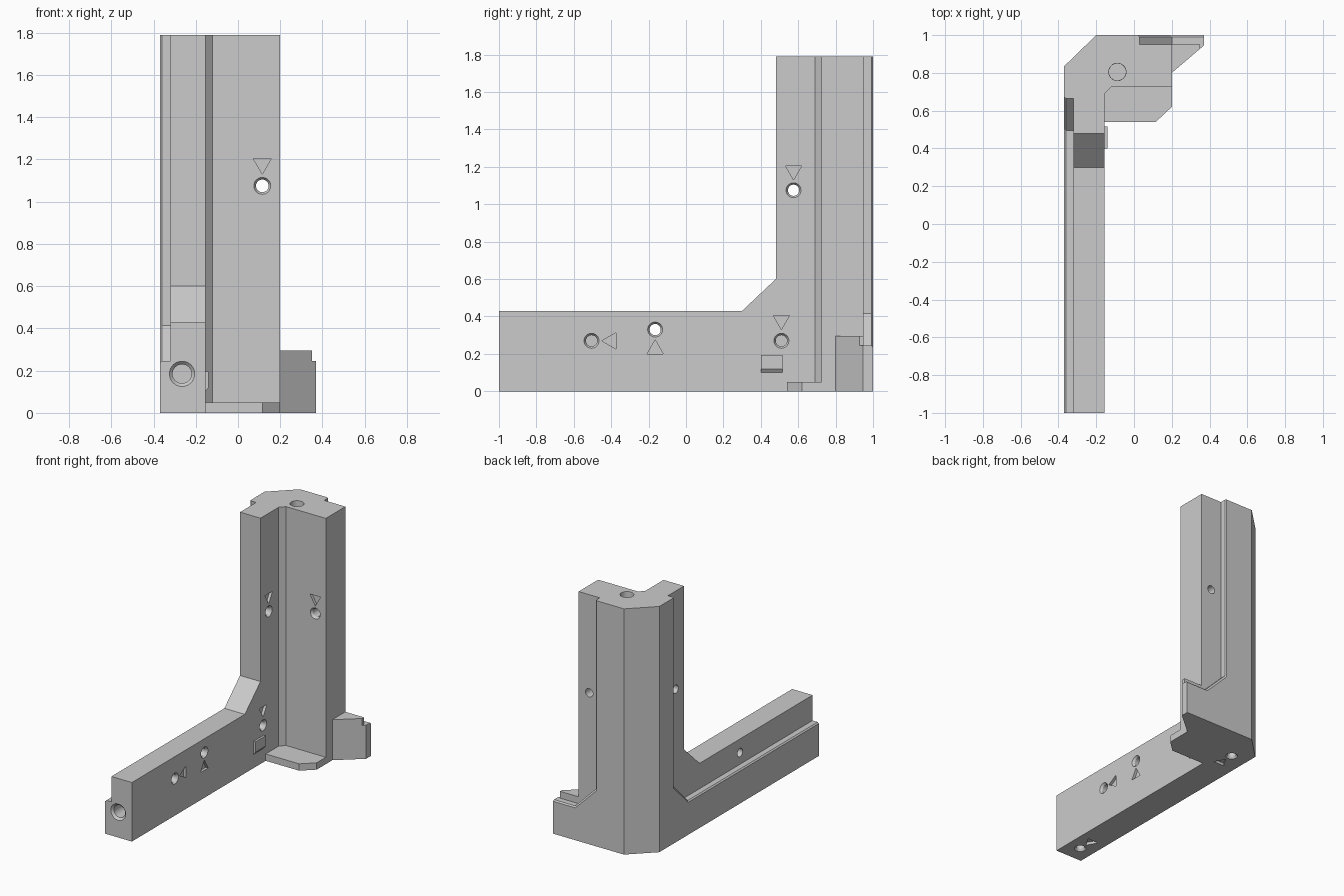
import bpy, bmesh, math
from mathutils import Vector

if "Cube" in bpy.data.objects:
    bpy.data.objects.remove(bpy.data.objects["Cube"])

grey = bpy.data.materials.new("plain grey")
grey.use_nodes = True
COLOUR = (0.6, 0.6, 0.6, 1)
grey.diffuse_color = COLOUR
grey.node_tree.nodes["Principled BSDF"].inputs["Base Color"].default_value = COLOUR


def place(axis, u, v, w):
    """Point (u, v) on the plane square to the axis, at w along it."""
    return Vector({"x": (w, u, v), "y": (u, w, v), "z": (u, v, w)}[axis])


def loft(name, axis, sections):
    """Closed solid through (points, w) sections along an axis."""
    bm = bmesh.new()
    rings = [[bm.verts.new(place(axis, u, v, w)) for u, v in pts] for pts, w in sections]
    n = len(rings[0])
    bm.faces.new(rings[0])
    bm.faces.new(rings[-1])
    for a, b in zip(rings, rings[1:]):
        for i in range(n):
            bm.faces.new((a[i], a[(i + 1) % n], b[(i + 1) % n], b[i]))
    bmesh.ops.recalc_face_normals(bm, faces=bm.faces)
    mesh = bpy.data.meshes.new(name)
    bm.to_mesh(mesh)
    bm.free()
    mesh.materials.append(grey)
    ob = bpy.data.objects.new(name, mesh)
    bpy.context.collection.objects.link(ob)
    return ob


def prism(name, axis, pts, lo, hi):
    return loft(name, axis, [(pts, lo), (pts, hi)])


def combine(tool, operation):
    """Merge a solid into the bracket, or cut it away."""
    mod = bracket.modifiers.new(tool.name, "BOOLEAN")
    mod.operation, mod.solver, mod.object = operation, "EXACT", tool
    bpy.context.view_layer.objects.active = bracket
    bpy.ops.object.modifier_apply(modifier=mod.name)
    bpy.data.objects.remove(tool)


def circle(u, v, r, top=9.0):
    angles = [math.tau * i / 32 for i in range(32)]
    return [(u + r * math.cos(a), min(v + r * math.sin(a), top)) for a in angles]


def hole(axis, u, v, face, into, depth, r=0.03, rim=0.04, top=9.0):
    """Round hole with a small countersink at the face."""
    steps = [(rim, -0.002), (rim, 0.0), (r, 0.015), (r, depth)]
    combine(loft("hole", axis, [(circle(u, v, rad, top - (rim - rad) * 0.8), face + into * d)
                                for rad, d in steps]), "DIFFERENCE")


def arrow(axis, u, v, face, into, du, dv):
    """Engraved triangle with its tip at (u, v), pointing along (du, dv)."""
    bu, bv = u - 0.075 * du, v - 0.075 * dv
    pts = [(u, v), (bu - 0.043 * dv, bv + 0.043 * du), (bu + 0.043 * dv, bv - 0.043 * du)]
    combine(prism("arrow", axis, pts, face - into * 0.01, face + into * 0.02), "DIFFERENCE")


# Corner post
IN_X, IN_Y = -0.155, 0.725
bracket = prism("corner_bracket", "z",
                [(-0.37, 0.835), (-0.2, 1), (0.2, 1), (0.2, IN_Y), (-0.12, IN_Y),
                 (IN_X, 0.69), (IN_X, 0.48), (-0.37, 0.48)], 0, 1.79)

# Long arm with gusset
combine(prism("arm", "x", [(-1, 0), (0.68, 0), (0.68, 0.6), (0.48, 0.6), (0.3, 0.43), (-1, 0.43)],
              -0.37, IN_X), "UNION")

# Foot ledge in the inside corner
combine(prism("foot_ledge", "z", [(-0.2, 0.54), (0.115, 0.54), (0.2, 0.62), (0.2, 0.8), (-0.2, 0.8)],
              0, 0.05), "UNION")

# Short side stub
combine(prism("stub", "z", [(0.1, 0.8), (0.2, 0.8), (0.37, 0.945), (0.37, 1), (0.1, 1)],
              0, 0.295), "UNION")
combine(prism("stub_end_cut", "y", [(0.35, 0.245), (0.5, 0.245), (0.5, 0.4), (0.35, 0.4)],
              0.7, 1.1), "DIFFERENCE")


# Panel rebates on both outer sides, with chamfered lips
def rebate(axis, start, slope_end, far, floor, face, into):
    s = math.copysign(1, start - far)
    pts = [(start, 1.9), (start, 0.415), (slope_end, 0.245), (far, 0.245), (far, 1.9)]
    wide = [(u + s * 0.009, v - 0.009) for u, v in pts]
    combine(loft("rebate", axis, [(pts, floor), (pts, face + into * 0.009),
                                  (wide, face), (wide, face - into * 0.05)]), "DIFFERENCE")


rebate("x", 0.665, 0.495, -1.1, -0.32, -0.37, 1)
rebate("y", 0.03, 0.2, 0.5, 0.95, 1, -1)

# Snap catch on the inner face of the arm
combine(prism("snap_catch", "y", [(-0.17, 0.195), (-0.14, 0.195), (-0.14, 0.12), (IN_X, 0.1), (-0.17, 0.1)],
              0.4, 0.517), "UNION")

# Cross holes and their arrows
hole("y", 0.115, 1.075, IN_Y, 1, 0.3)
arrow("y", 0.115, 1.13, IN_Y, 1, 0, -1)
hole("x", 0.575, 1.075, IN_X, -1, 0.25)
arrow("x", 0.575, 1.13, IN_X, -1, 0, -1)
hole("x", -0.165, 0.33, IN_X, -1, 0.25)
arrow("x", -0.165, 0.275, IN_X, -1, 0, 1)
hole("x", -0.505, 0.27, IN_X, -1, 0.1)
arrow("x", -0.45, 0.27, IN_X, -1, -1, 0)
hole("x", 0.51, 0.27, IN_X, -1, 0.1)
arrow("x", 0.51, 0.33, IN_X, -1, 0, -1)

# Holes underneath
hole("z", -0.26, -0.875, 0, 1, 0.1)
arrow("z", -0.26, -0.815, 0, 1, 0, -1)
hole("z", -0.24, 0.74, 0, 1, 0.1)
arrow("z", -0.24, 0.68, 0, 1, 0, 1)

# Post top socket and flat-topped arm end socket
hole("z", -0.088, 0.805, 1.79, -1, 0.3, 0.045, 0.046)
hole("y", -0.265, 0.185, -1, 1, 0.3, 0.045, 0.06, 0.243)

# Crisp edges, smooth bores
bpy.ops.object.select_all(action="DESELECT")
bracket.select_set(True)
bpy.context.view_layer.objects.active = bracket
bpy.ops.object.shade_smooth_by_angle(angle=math.radians(25))
